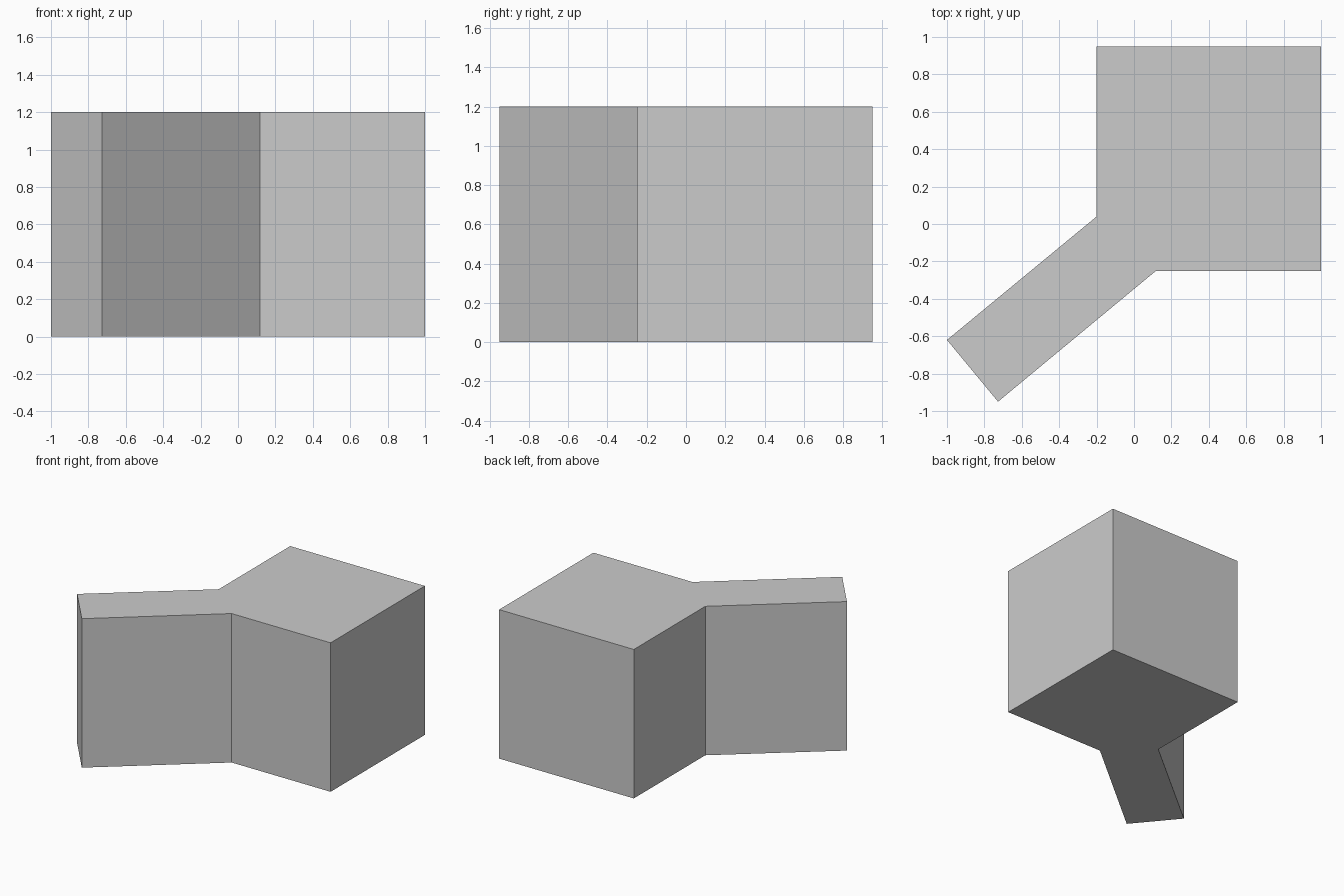
import bpy
import bmesh

if "Cube" in bpy.data.objects:
    bpy.data.objects.remove(bpy.data.objects["Cube"])

HEIGHT = 1.2

# Footprint, counter-clockwise: square block with a diagonal wing at one corner
FOOTPRINT = [
    (-0.2, 0.95), (-0.2, 0.04),      # block left side
    (-1.0, -0.62), (-0.727, -0.95),  # diagonal wing end
    (0.118, -0.25), (1.0, -0.25),    # block front side
    (1.0, 0.95),
]


def extrude_footprint(name, points, height):
    bm = bmesh.new()
    base = bm.faces.new([bm.verts.new((x, y, 0)) for x, y in points])
    top = bmesh.ops.extrude_face_region(bm, geom=[base], use_keep_orig=True)
    verts = [g for g in top["geom"] if isinstance(g, bmesh.types.BMVert)]
    bmesh.ops.translate(bm, verts=verts, vec=(0, 0, height))
    bmesh.ops.recalc_face_normals(bm, faces=bm.faces)
    mesh = bpy.data.meshes.new(name)
    bm.to_mesh(mesh)
    bm.free()
    obj = bpy.data.objects.new(name, mesh)
    bpy.context.collection.objects.link(obj)
    return obj


# Block and wing share one continuous flat-topped body
extrude_footprint("block_with_wing", FOOTPRINT, HEIGHT)
